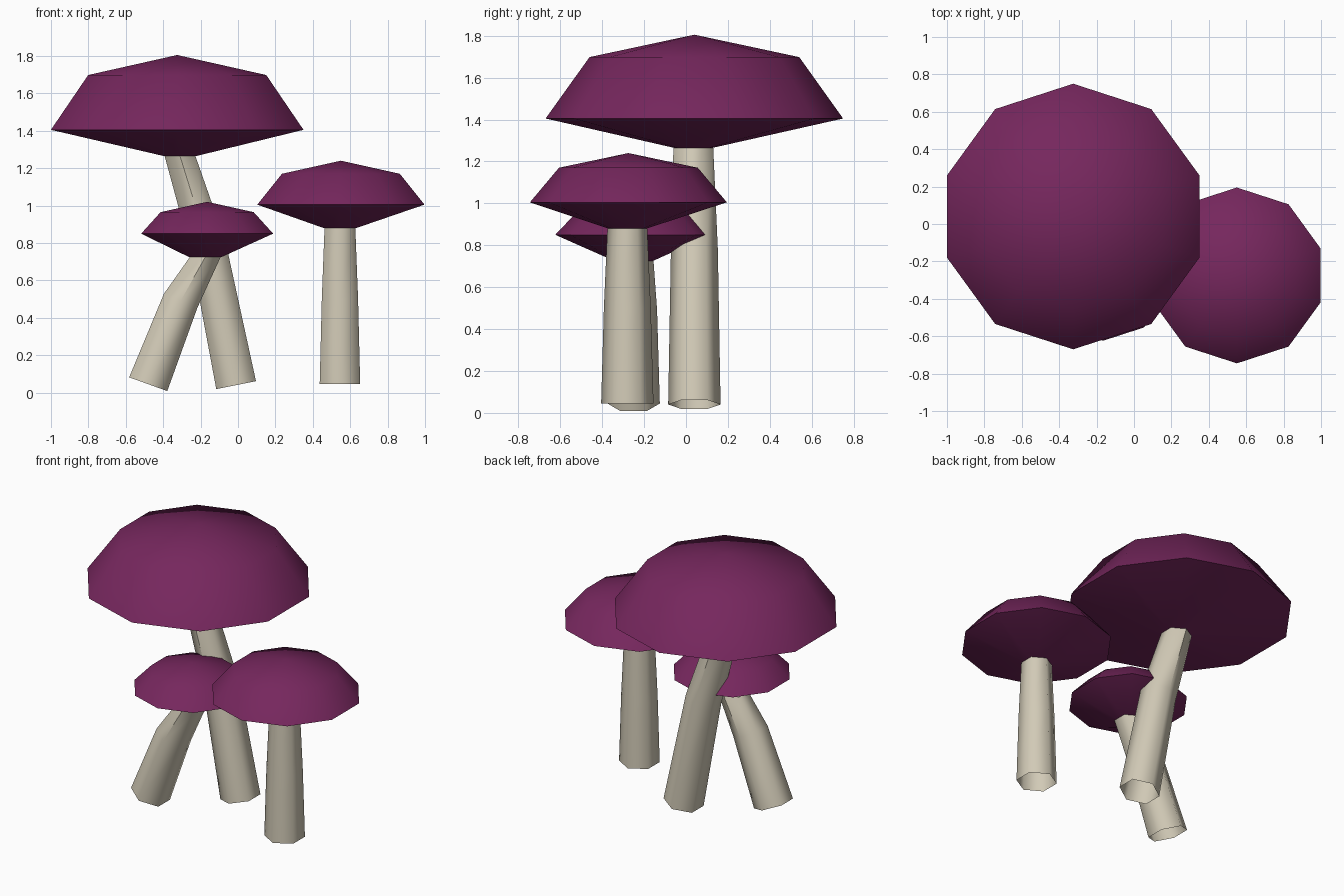
import bpy, math
from mathutils import Vector

if "Cube" in bpy.data.objects:
    bpy.data.objects.remove(bpy.data.objects["Cube"])


def material(name, rgb):
    m = bpy.data.materials.new(name)
    m.diffuse_color = (*rgb, 1)
    m.use_nodes = True
    m.node_tree.nodes["Principled BSDF"].inputs["Base Color"].default_value = m.diffuse_color
    return m


PURPLE = material("purple_cap", (0.18, 0.02, 0.11))
CREAM = material("cream_stem", (0.64, 0.59, 0.47))


def loft(name, rings, mat, sharp, apex=None, close_bottom=False):
    """Skin a stack of equal-sided rings, with an optional apex point."""
    n = len(rings[0])
    verts = [v for r in rings for v in r]
    faces = [(i * n + k, i * n + (k + 1) % n, (i + 1) * n + (k + 1) % n, (i + 1) * n + k)
             for i in range(len(rings) - 1) for k in range(n)]
    if apex is not None:
        verts.append(apex)
        top = (len(rings) - 1) * n
        faces += [(top + k, top + (k + 1) % n, len(verts) - 1) for k in range(n)]
    if close_bottom:
        faces.append(tuple(reversed(range(n))))
    me = bpy.data.meshes.new(name)
    me.from_pydata(verts, [], faces)
    me.materials.append(mat)
    ob = bpy.data.objects.new(name, me)
    bpy.context.collection.objects.link(ob)
    bpy.ops.object.select_all(action='DESELECT')
    bpy.context.view_layer.objects.active = ob
    ob.select_set(True)
    bpy.ops.object.shade_smooth_by_angle(angle=math.radians(sharp))


def ring(centre, radius, sides, slope=0.0):
    """Ring with a corner on +y, leaning in x to sit square to a stem of given slope."""
    c, tilt = Vector(centre), math.atan(slope)
    pts = []
    for k in range(sides):
        a = math.pi / 2 + 2 * math.pi * k / sides
        x, y = radius * math.cos(a), radius * math.sin(a)
        pts.append(c + Vector((x * math.cos(tilt), y, -x * math.sin(tilt))))
    return pts


def mushroom(name, base, mid, top, slopes, centre, radius, z_rim, z_mid, z_apex):
    # Bent six-sided stem, open at the foot
    loft(name + "_stem",
         [ring(p, r, 6, s) for p, r, s in zip((base, mid, top), (0.125, 0.112, 0.095), slopes)],
         CREAM, 61)
    # Ten-sided cap narrowing to the stem below
    x, y = centre
    loft(name + "_cap",
         [ring(top, 0.092, 10), ring((x, y, z_rim), radius, 10),
          ring((x, y, z_mid), radius * 0.705, 10)],
         PURPLE, 60, apex=(x, y, z_apex), close_bottom=True)


mushroom("large", (-0.01, 0.04, 0.04), (-0.16, 0.04, 0.78), (-0.31, 0.035, 1.265),
         (-0.2, -0.25, 0), (-0.325, 0.04), 0.71, 1.405, 1.698, 1.805)
mushroom("medium", (0.545, -0.28, 0.045), (0.545, -0.28, 0.5), (0.545, -0.28, 0.88),
         (0, 0, 0), (0.55, -0.275), 0.47, 1.005, 1.17, 1.24)
mushroom("small", (-0.48, -0.25, 0.045), (-0.307, -0.25, 0.49), (-0.175, -0.25, 0.725),
         (0.36, 0.42, 0), (-0.165, -0.253), 0.371, 0.85, 0.965, 1.02)
